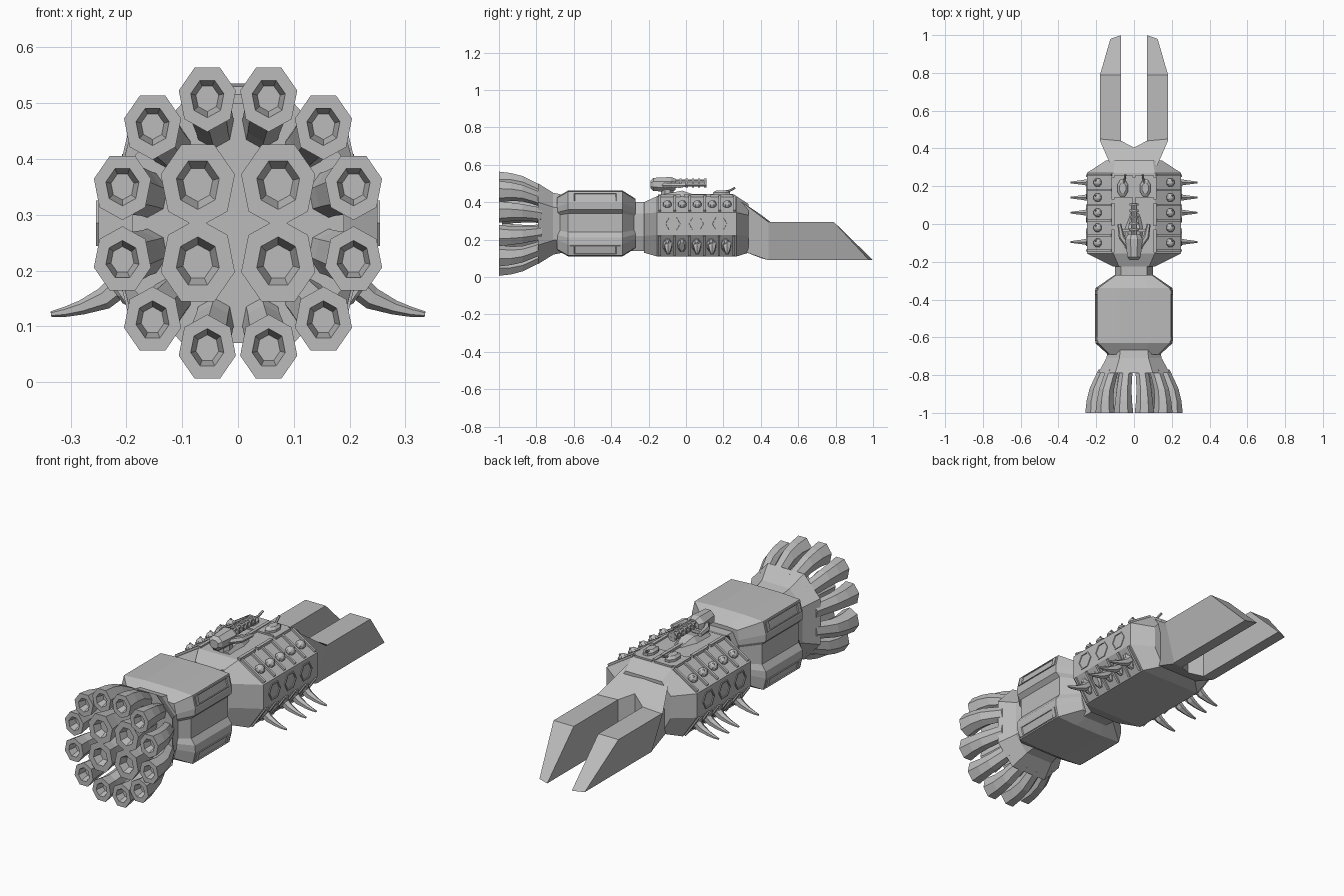
import bpy, bmesh, math
from mathutils import Vector as V

cube = bpy.data.objects.get("Cube")
if cube:
    bpy.data.objects.remove(cube)

hull_grey = bpy.data.materials.new("hull grey")
hull_grey.use_nodes = True
GREY = (0.5, 0.5, 0.5, 1)
hull_grey.diffuse_color = GREY
hull_grey.node_tree.nodes["Principled BSDF"].inputs["Base Color"].default_value = GREY

X, Y, Z = V((1, 0, 0)), V((0, 1, 0)), V((0, 0, 1))
MID = 0.285   # height of the long axis


def loft(name, rings, mirror=False):
    """Skin a list of equal-sized point rings and cap both ends."""
    bm = bmesh.new()
    loops = [[bm.verts.new(p) for p in r] for r in rings]
    n = len(loops[0])
    for a, b in zip(loops, loops[1:]):
        for i in range(n):
            j = (i + 1) % n
            bm.faces.new((a[i], a[j], b[j], b[i]))
    bm.faces.new(loops[0])
    bm.faces.new(loops[-1])
    bmesh.ops.recalc_face_normals(bm, faces=bm.faces)
    me = bpy.data.meshes.new(name)
    bm.to_mesh(me)
    bm.free()
    me.materials.append(hull_grey)
    ob = bpy.data.objects.new(name, me)
    bpy.context.collection.objects.link(ob)
    if mirror:
        mod = ob.modifiers.new("Mirror", "MIRROR")
        mod.use_mirror_merge = False
    return ob


def ring(c, u, v, ru, rv, n=8, turn=0.5):
    """Regular polygon around c in the plane of u and v."""
    return [V(c) + u * ru * math.cos((i + turn) * math.tau / n)
            + v * rv * math.sin((i + turn) * math.tau / n) for i in range(n)]


def section(y, half):
    """Symmetric cross-section from right-hand points listed top to bottom."""
    return [V((x, y, z)) for x, z in half] + [V((-x, y, z)) for x, z in reversed(half)]


def tube(name, path, radii, side, n=6, mirror=False):
    """Tapered tube along a path; side is any vector across it."""
    path = [V(p) for p in path]
    rings = []
    for i, p in enumerate(path):
        t = path[min(i + 1, len(path) - 1)] - path[max(i - 1, 0)]
        v = t.cross(side).normalized()
        u = v.cross(t).normalized()
        rings.append(ring(p, u, v, radii[i], radii[i], n))
    return loft(name, rings, mirror)


def box(name, c, u, v, w, su, sv, sw, mirror=False):
    c = V(c)
    rings = [[c + u * a * su + v * b * sv + w * k * sw
              for a, b in ((1, 1), (-1, 1), (-1, -1), (1, -1))] for k in (-1, 1)]
    return loft(name, rings, mirror)


def panel(name, c, out, su, sv, n, turn):
    """Raised plate with a sunken centre."""
    up = out.cross(Y).normalized()
    rings = []
    for k, d in ((1, -0.006), (1, 0.004), (0.84, 0.004), (0.8, -0.003)):
        rings.append(ring(V(c) + out * d, Y, up, su * k, sv * k, n, turn))
    loft(name, rings, True)


# Rear engine block with upper and lower side pods
def block(k, w):
    half = [(0.08, 0.463), (0.19, 0.457), (0.205, 0.395), (0.203, 0.36), (0.182, 0.34),
            (0.182, 0.24), (0.203, 0.21), (0.205, 0.175), (0.19, 0.115), (0.08, 0.11)]
    return [(x * w, MID + (z - MID) * k) for x, z in half]


loft("engine_block", [section(y, block(k, w)) for y, k, w in
     ((-0.69, 0.8, 0.68), (-0.63, 1, 1), (-0.34, 1, 1), (-0.27, 0.75, 0.5))])
for z, tilt in ((0.426, 0.24), (0.144, -0.24)):
    panel("pod_slot", (0.198, -0.485, z), V((1, 0, tilt)).normalized(), 0.19, 0.034, 4, 0.5)

# Flared engine skirt
flare = [(0.1, 0.5), (0.19, 0.40), (0.19, 0.17), (0.1, 0.07)]
loft("engine_skirt", [section(y, [(x * w, MID + (z - MID) * w) for x, z in flare])
     for y, w in ((-0.66, 0.72), (-0.71, 0.77), (-0.79, 1))])


# Engine nozzles: bent seven-sided tubes ending in hollow mouths
def nozzle(x, z, r, y_end, root, turn):
    rings = []
    for f, s, k in ((0, root, 0.68), (0.2, root + 0.1, 0.7), (0.45, 0.95, 0.77),
                    (0.72, 1, 0.86), (1, 1, 1), (1, 1, 0.58), (0.82, 1, 0.4)):
        c = (x * s, -0.77 + (y_end + 0.77) * f, MID + (z - MID) * s)
        rings.append(ring(c, X, Z, r * k * 0.92, r * k * 1.06, 7, turn))
    loft("engine_nozzle", rings, True)


for side in (-1, 1):
    for x, dz in ((0.055, 0.224), (0.153, 0.174), (0.207, 0.066)):
        nozzle(x, MID + side * dz, 0.057, -1, 0.74, side * 0.25)
    nozzle(0.072, MID + side * 0.07, 0.074, -0.985, 0.78, side * 0.25)

# Waist joining the two hull halves
waist = [(0.07, 0.40), (0.10, 0.34), (0.10, 0.22), (0.07, 0.14)]
loft("waist", [section(-0.30, waist), section(-0.20, waist)])

# Main hull
hull = [(0.11, 0.432), (0.25, 0.345), (0.25, 0.225), (0.17, 0.11)]
front_hull = [(0.08, 0.40), (0.11, 0.34), (0.11, 0.22), (0.08, 0.13)]
rear_hull = [(0.10, 0.39), (0.15, 0.33), (0.15, 0.22), (0.10, 0.13)]
loft("main_hull", [section(-0.225, front_hull), section(-0.155, hull),
                   section(0.27, hull), section(0.335, rear_hull)])

# Nose block and twin prongs, one half mirrored
prong = [
    ((0, 0.28, 0.415), (0.11, 0.28, 0.415), (0.115, 0.30, 0.14), (0, 0.30, 0.14)),
    ((0, 0.405, 0.33), (0.18, 0.44, 0.295), (0.12, 0.44, 0.09), (0, 0.405, 0.10)),
    ((0.068, 0.44, 0.295), (0.18, 0.45, 0.295), (0.125, 0.45, 0.09), (0.068, 0.44, 0.09)),
    ((0.068, 0.79, 0.295), (0.18, 0.79, 0.295), (0.125, 0.98, 0.09), (0.068, 1, 0.09)),
]
loft("nose_prong", prong, True)

# Side gun battery on the upper slope
slope = V((0.087, 0, 0.14)).normalized()
along = V((0.14, 0, -0.087)).normalized()
for i in range(5):
    y = -0.1 + i * 0.08
    c = V((0.188, y, 0.381))
    ball = [ring(c + slope * (0.008 + 0.022 * math.sin(a)), Y, along,
                 0.024 * math.cos(a), 0.024 * math.cos(a))
            for a in (-0.4, 0, 0.5, 1, 1.4)]
    loft("gun_ball", ball, True)
    tube("gun_barrel", [c + slope * 0.02, c + slope * 0.03 + Y * 0.015], [0.005, 0.005], X, 6, True)
for i in range(6):
    c = V((0.18, -0.14 + i * 0.08, 0.389)) + slope * 0.002
    box("battery_rib", c, Y, along, slope, 0.006, 0.075, 0.008, True)

# Hexagonal side ports
for i in range(3):
    panel("side_port", (0.25, -0.07 + i * 0.125, 0.285), X, 0.047, 0.047, 6, 0)

# Lower ribs, socket bulges and curved tusks
under = V((0.115, 0, -0.08)).normalized()
down = V((-0.08, 0, -0.115)).normalized()
for i in range(5):
    rings = [ring(V((0.212, -0.1 + i * 0.078, 0.17)) + under * d, Y, down, w, w * 1.8, 8)
             for d, w in ((-0.01, 0.026), (0.004, 0.024), (0.012, 0.016))]
    loft("tusk_socket", rings, True)
for i in range(6):
    box("lower_rib", (0.212, -0.14 + i * 0.079, 0.168), Y, down, under, 0.006, 0.065, 0.006, True)
for y in (-0.095, 0.06, 0.14, 0.22):
    tube("tusk", [(0.205, y, 0.205), (0.216, y, 0.17), (0.24, y, 0.15), (0.28, y, 0.134),
                  (0.31, y, 0.126), (0.335, y, 0.122)],
         [0.022, 0.023, 0.02, 0.013, 0.009, 0.005], Y, 6, True)

# Top deck: raised plates, small domes and their light guns
box("rear_deck", (0.055, 0.2, 0.432), X, Y, Z, 0.048, 0.06, 0.008, True)
box("deck_spine", (0, 0.13, 0.432), X, Y, Z, 0.008, 0.12, 0.012)
for i in range(3):
    box("deck_edge", (0.11, -0.09 + i * 0.14, 0.432), X, Y, Z, 0.008, 0.06, 0.008, True)
loft("dome", [ring((0.06, 0.19, z), X, Y, 0.03 * k, 0.05 * k) for z, k in
     ((0.435, 1), (0.452, 1), (0.463, 0.6))], True)
tube("dome_gun", [(0.06, 0.2, 0.455), (0.05, 0.235, 0.462), (0.045, 0.262, 0.477)],
     [0.006, 0.006, 0.006], X, 6, True)

# Turret pedestal, a ridge falling away to both ends
loft("turret_pedestal", [section(y, [(w, z), (w + 0.02, 0.425)]) for y, w, z in
     ((-0.13, 0.035, 0.44), (-0.02, 0.03, 0.462), (0.06, 0.012, 0.435))])
loft("turret_neck", [ring((0, -0.1, z), X, Y, 0.035, 0.035) for z in (0.43, 0.48)])

# Turret body and side arms
loft("turret_body", [ring((0, y, 0.495), X, Z, w, h) for y, w, h in
     ((-0.19, 0.025, 0.022), (-0.175, 0.038, 0.038), (-0.08, 0.05, 0.043), (-0.055, 0.034, 0.032))])
tube("turret_arm", [(0.03, -0.12, 0.49), (0.065, -0.07, 0.49), (0.078, 0, 0.49)],
     [0.014, 0.016, 0.01], Z, 6, True)
box("turret_crossbar", (0, -0.035, 0.485), X, Y, Z, 0.07, 0.008, 0.008)

# Rotary cannon: clustered barrels held by collars
for a in range(4):
    t = (a + 0.5) * math.tau / 4
    p = V((0.014 * math.cos(t), -0.06, 0.503 + 0.014 * math.sin(t)))
    tube("cannon_barrel", [p, p + Y * 0.17], [0.008, 0.008], X)
for i in range(5):
    y = -0.035 + i * 0.033
    tube("cannon_collar", [(0, y, 0.503), (0, y + 0.012, 0.503)], [0.026, 0.026], X, 8)
